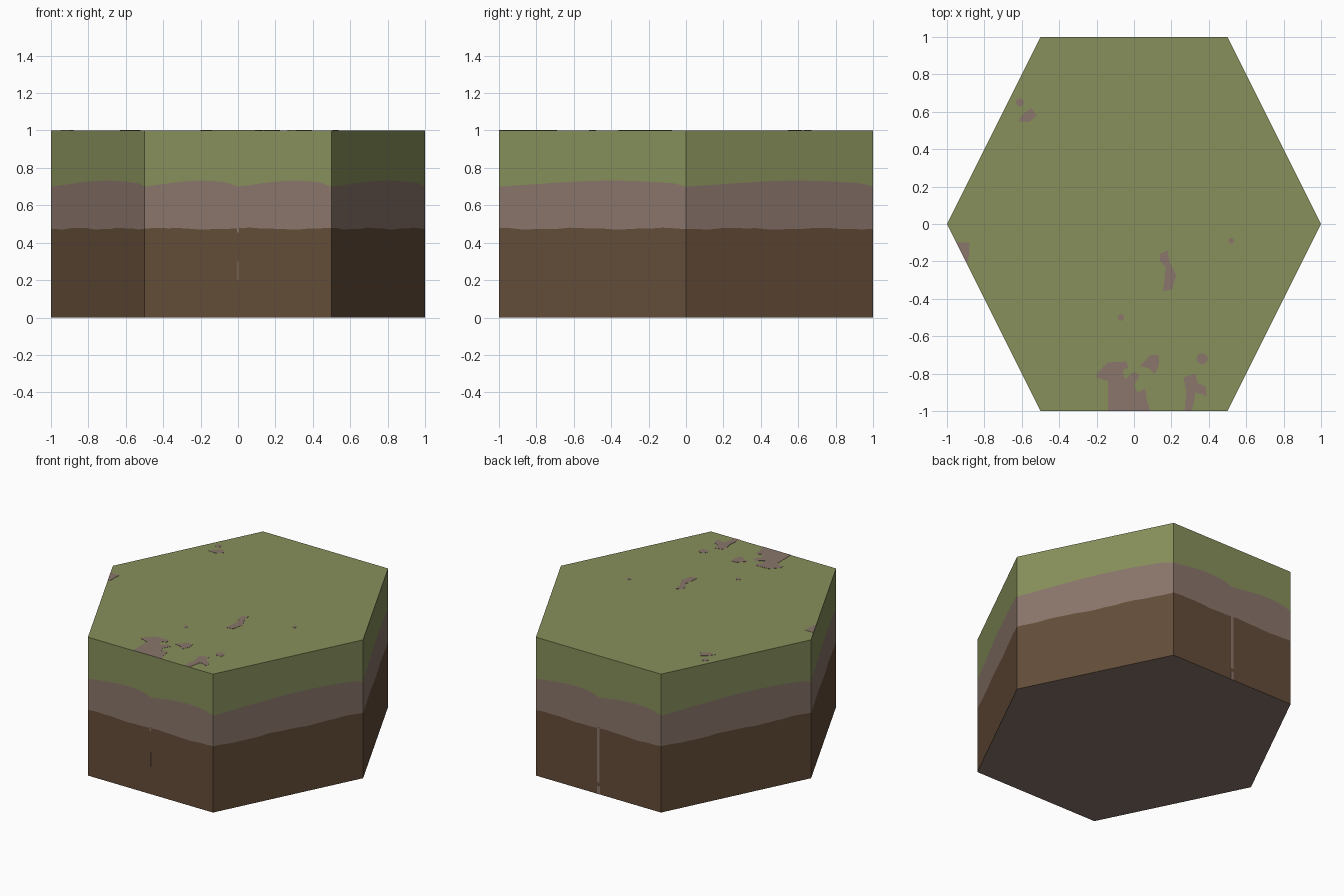
import bpy, bmesh, math
from mathutils import Vector

if "Cube" in bpy.data.objects:
    bpy.data.objects.remove(bpy.data.objects["Cube"])


def material(name, rgb):
    # sRGB 0-255 to linear
    m = bpy.data.materials.new(name)
    lin = [((c / 255 + 0.055) / 1.055) ** 2.4 for c in rgb]
    m.diffuse_color = (*lin, 1)
    m.use_nodes = True
    m.node_tree.nodes["Principled BSDF"].inputs["Base Color"].default_value = m.diffuse_color
    return m


GRASS = material("grass green", (135, 144, 91))
STONE = material("stone taupe", (138, 118, 107))
SOIL = material("soil brown", (100, 77, 57))


def finish(bm, name, mats):
    mesh = bpy.data.meshes.new(name)
    bm.to_mesh(mesh)
    bm.free()
    for m in mats:
        mesh.materials.append(m)
    ob = bpy.data.objects.new(name, mesh)
    bpy.context.collection.objects.link(ob)
    return ob


# Hexagonal tile: wavy soil, stone and grass bands around the sides
corners = [Vector(c) for c in ((-0.5, -1), (0.5, -1), (1, 0), (0.5, 1), (-0.5, 1), (-1, 0))]
STEPS = 16


def band_heights(side, u):
    humps = 2 if side in (0, 3) else 1
    v = (u * humps) % 1.0
    grass = 0.70 + 0.012 * v + 0.025 * math.sin(math.pi * v ** 1.2)
    soil = 0.475 + 0.004 * math.sin(u * 14 + side * 2) + 0.002 * math.sin(u * 37)
    return 0.0, soil, grass, 1.0


bm = bmesh.new()
columns = []
for side in range(6):
    a, b = corners[side], corners[(side + 1) % 6]
    for i in range(STEPS):
        u = i / STEPS
        p = a.lerp(b, u)
        columns.append([bm.verts.new((p.x, p.y, z)) for z in band_heights(side, u)])
for i, left in enumerate(columns):
    right = columns[(i + 1) % len(columns)]
    for band in range(3):
        f = bm.faces.new((left[band], right[band], right[band + 1], left[band + 1]))
        f.material_index = band
bm.faces.new([c[3] for c in columns]).material_index = 2
bm.faces.new([c[0] for c in reversed(columns)]).material_index = 1
finish(bm, "hex_ground_tile", [SOIL, STONE, GRASS])

# Bare stone patches on the grass, as very thin plates
outlines = [
    [(-.62, .55), (-.59, .59), (-.55, .62), (-.52, .58), (-.56, .545)],
    [(-.95, -.1), (-.88, -.1), (-.885, -.2), (-.90, -.2)],
    [(.14, -.16), (.18, -.14), (.19, -.2), (.225, -.27), (.205, -.35), (.155, -.36),
     (.165, -.28), (.17, -.23), (.14, -.2)],
    [(-.2, -.8), (-.14, -.74), (-.04, -.735), (-.03, -.77), (-.06, -.78), (-.05, -.83),
     (0, -.79), (.03, -.81), (0, -.86), (.02, -.9), (.06, -.88), (.07, -.95),
     (.09, -1), (-.14, -1), (-.14, -.84), (-.2, -.82)],
    [(.03, -.76), (.09, -.7), (.13, -.7), (.135, -.75), (.11, -.8), (.08, -.77)],
    [(.27, -1), (.28, -.9), (.265, -.82), (.33, -.8), (.34, -.85), (.385, -.87),
     (.39, -.92), (.33, -.9), (.31, -1)],
]
# Small round spots: x, y, radius
for x, y, r in ((-.61, .65, .022), (.52, -.09, .016), (-.07, -.5, .018), (.365, -.72, .031)):
    outlines.append([(x + r * math.cos(k * math.pi / 4), y + r * math.sin(k * math.pi / 4))
                     for k in range(8)])

bm = bmesh.new()
for pts in outlines:
    face = bm.faces.new([bm.verts.new((x, y, 0.999)) for x, y in pts])
    ext = bmesh.ops.extrude_face_region(bm, geom=[face], use_keep_orig=True)["geom"]
    for v in ext:
        if isinstance(v, bmesh.types.BMVert):
            v.co.z = 1.0015
bmesh.ops.recalc_face_normals(bm, faces=bm.faces)
finish(bm, "bare_stone_patches", [STONE])

# Thin stone veins in the soil: y, bottom, top, width
bm = bmesh.new()
for y, z0, z1, w in ((1, 0, .06, .024), (1, .085, .48, .02), (-1, .2, .3, .006), (-1, .455, .48, .012)):
    cube = bmesh.ops.create_cube(bm, size=1)["verts"]
    for v in cube:
        v.co = (v.co.x * w, y + v.co.y * .002, (z0 + z1) / 2 + v.co.z * (z1 - z0))
finish(bm, "stone_veins", [STONE])
